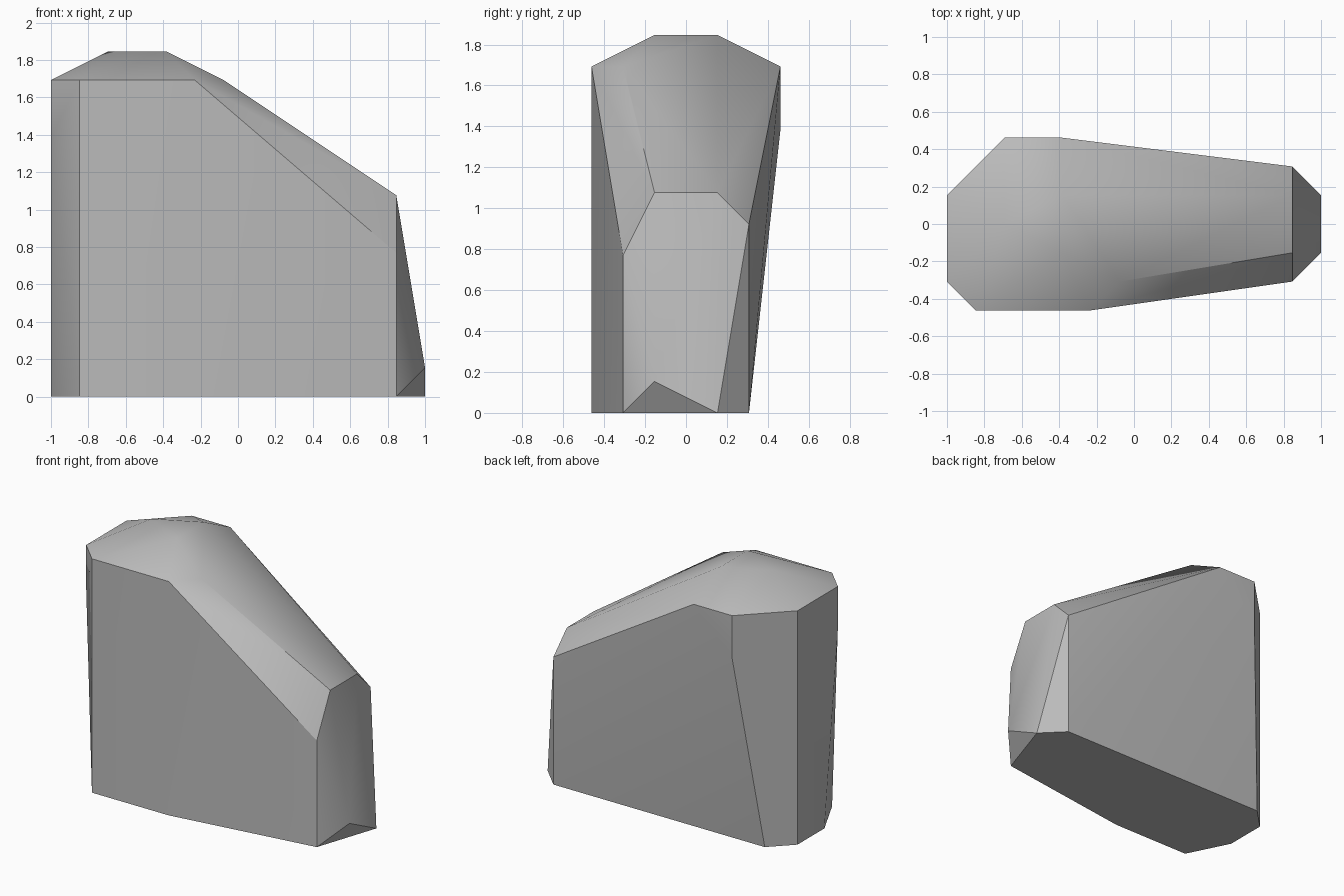
import bpy
import bmesh
import math

STEP = 2 / 13  # the rock's corners sit on a regular lattice

default_cube = bpy.data.objects.get("Cube")
if default_cube:
    bpy.data.objects.remove(default_cube, do_unlink=True)


def make_material(name, color):
    material = bpy.data.materials.new(name)
    material.use_nodes = True
    material.diffuse_color = color
    shader = next(n for n in material.node_tree.nodes if n.type == 'BSDF_PRINCIPLED')
    shader.inputs["Base Color"].default_value = color
    shader.inputs["Roughness"].default_value = 0.9
    return material


def hull_object(name, layers, material):
    """Wrap a tight convex skin around the corners of every layer."""
    bm = bmesh.new()
    for height, corners in layers.items():
        for x, y in corners:
            bm.verts.new((x * STEP - 1, y * STEP, height * STEP))
    hull = bmesh.ops.convex_hull(bm, input=bm.verts[:])
    leftovers = {v for v in hull["geom_interior"] + hull["geom_unused"]
                 if isinstance(v, bmesh.types.BMVert)}
    bmesh.ops.delete(bm, geom=list(leftovers), context='VERTS')

    # Merge coplanar triangles into clean facets
    bmesh.ops.dissolve_limit(bm, angle_limit=math.radians(0.5),
                             verts=bm.verts[:], edges=bm.edges[:])
    bmesh.ops.recalc_face_normals(bm, faces=bm.faces[:])
    mesh = bpy.data.meshes.new(name)
    bm.to_mesh(mesh)
    bm.free()
    mesh.materials.append(material)
    rock = bpy.data.objects.new(name, mesh)
    bpy.context.collection.objects.link(rock)
    return rock


# Corner outlines, from the footprint up to the crown
rock_layers = {
    0: [(0, 1), (0, -1), (1, -3), (5, -3), (12, -2), (13, 1), (12, 2), (1, 2)],
    1: [(13, -1)],                               # chipped toe
    5: [(12, -2)],                               # low end, front shoulder
    6: [(12, 2)],                                # low end, back shoulder
    7: [(12, -1), (12, 1)],                      # low end of the slope
    9: [(2, 3), (0, -2)],                        # undercut bulges
    11: [(0, 1), (0, -2), (1, -3), (5, -3), (6, -2), (4, 3), (2, 3)],
    12: [(2, 0), (4, -1), (4, 1)],               # crown
}

stone = make_material("stone grey", (0.5, 0.5, 0.5, 1))
boulder = hull_object("boulder", rock_layers, stone)

# Soft facets with crisp main edges
bpy.ops.object.select_all(action='DESELECT')
boulder.select_set(True)
bpy.context.view_layer.objects.active = boulder
bpy.ops.object.shade_smooth_by_angle(angle=math.radians(30))
